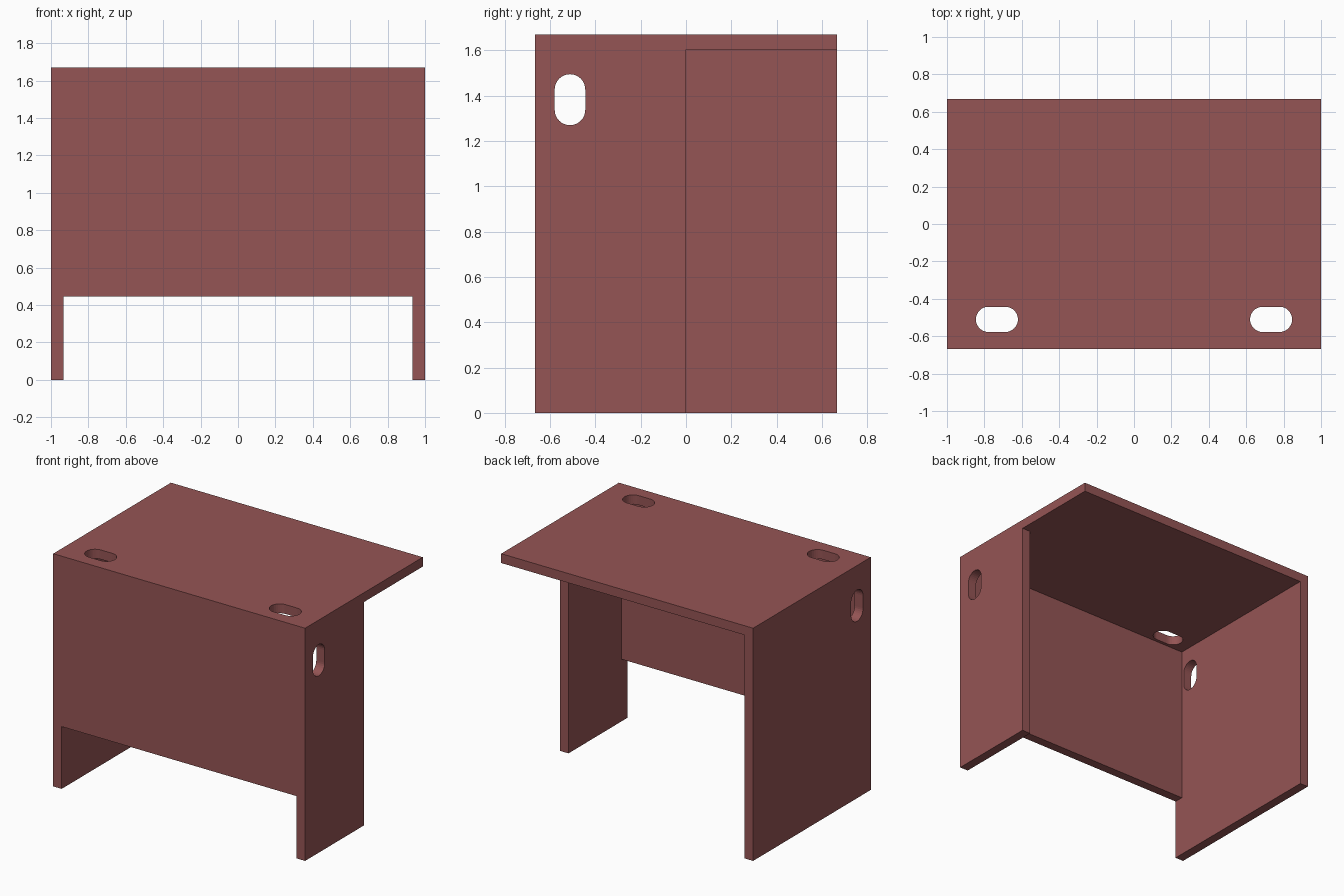
import bpy, bmesh, math
from mathutils import Matrix, Vector

if "Cube" in bpy.data.objects:
    bpy.data.objects.remove(bpy.data.objects["Cube"])

W, D, H, T = 1.0, 0.667, 1.67, 0.067   # half width, half depth, height, board thickness

mat = bpy.data.materials.new("red_brown")
mat.diffuse_color = (0.30, 0.09, 0.09, 1)
mat.use_nodes = True
mat.node_tree.nodes["Principled BSDF"].inputs["Base Color"].default_value = mat.diffuse_color


def add_object(name, bm):
    bmesh.ops.recalc_face_normals(bm, faces=bm.faces)
    mesh = bpy.data.meshes.new(name)
    bm.to_mesh(mesh)
    bm.free()
    mesh.materials.append(mat)
    ob = bpy.data.objects.new(name, mesh)
    bpy.context.collection.objects.link(ob)
    return ob


def board(name, lo, hi):
    lo, hi = Vector(lo), Vector(hi)
    bm = bmesh.new()
    bmesh.ops.create_cube(bm, size=1, matrix=Matrix.Translation((lo + hi) / 2)
                          @ Matrix.Diagonal((*(hi - lo), 1)))
    return add_object(name, bm)


def slot_cutter(name, centre, rotation, depth=0.3, r=0.0675, half_straight=0.045, n=16):
    # stadium outline, long axis along local x, extruded along local z
    bm = bmesh.new()
    ring = []
    for side, start in ((1, -math.pi / 2), (-1, math.pi / 2)):
        for i in range(n + 1):
            a = start + math.pi * i / n
            ring.append(bm.verts.new((side * half_straight + r * math.cos(a),
                                      r * math.sin(a), -depth / 2)))
    face = bm.faces.new(ring)
    ext = bmesh.ops.extrude_face_region(bm, geom=[face])["geom"]
    bmesh.ops.translate(bm, vec=(0, 0, depth),
                        verts=[v for v in ext if isinstance(v, bmesh.types.BMVert)])
    bm.transform(Matrix.Translation(centre) @ rotation)
    ob = add_object(name, bm)
    ob.hide_render = True
    ob.hide_set(True)
    return ob


def cut(ob, cutter):
    mod = ob.modifiers.new("cable_slot", 'BOOLEAN')
    mod.operation = 'DIFFERENCE'
    mod.solver = 'EXACT'
    mod.object = cutter


# Boards: the left side is full depth, the right side only half
desktop = board("desktop", (-W, -D, H - T), (W, D, H))
left_side = board("left_side_panel", (-W, -D, 0), (-W + T, D, H - T))
right_side = board("right_side_panel", (W - T, -D, 0), (W, 0, H - T))
board("front_panel", (-W + T, -D, 0.447), (W - T, -D + T, H - T))

# Cable slots: one by each front corner of the top, one in each side
upright = Matrix.Rotation(math.pi / 2, 4, 'Y')
for s, word, side in ((-1, "left", left_side), (1, "right", right_side)):
    cut(desktop, slot_cutter(word + "_top_slot_cutter",
                             (s * 0.733, -0.51, H - T / 2), Matrix.Identity(4)))
    cut(side, slot_cutter(word + "_side_slot_cutter",
                          (s * (W - T / 2), -0.512, 1.382), upright))
